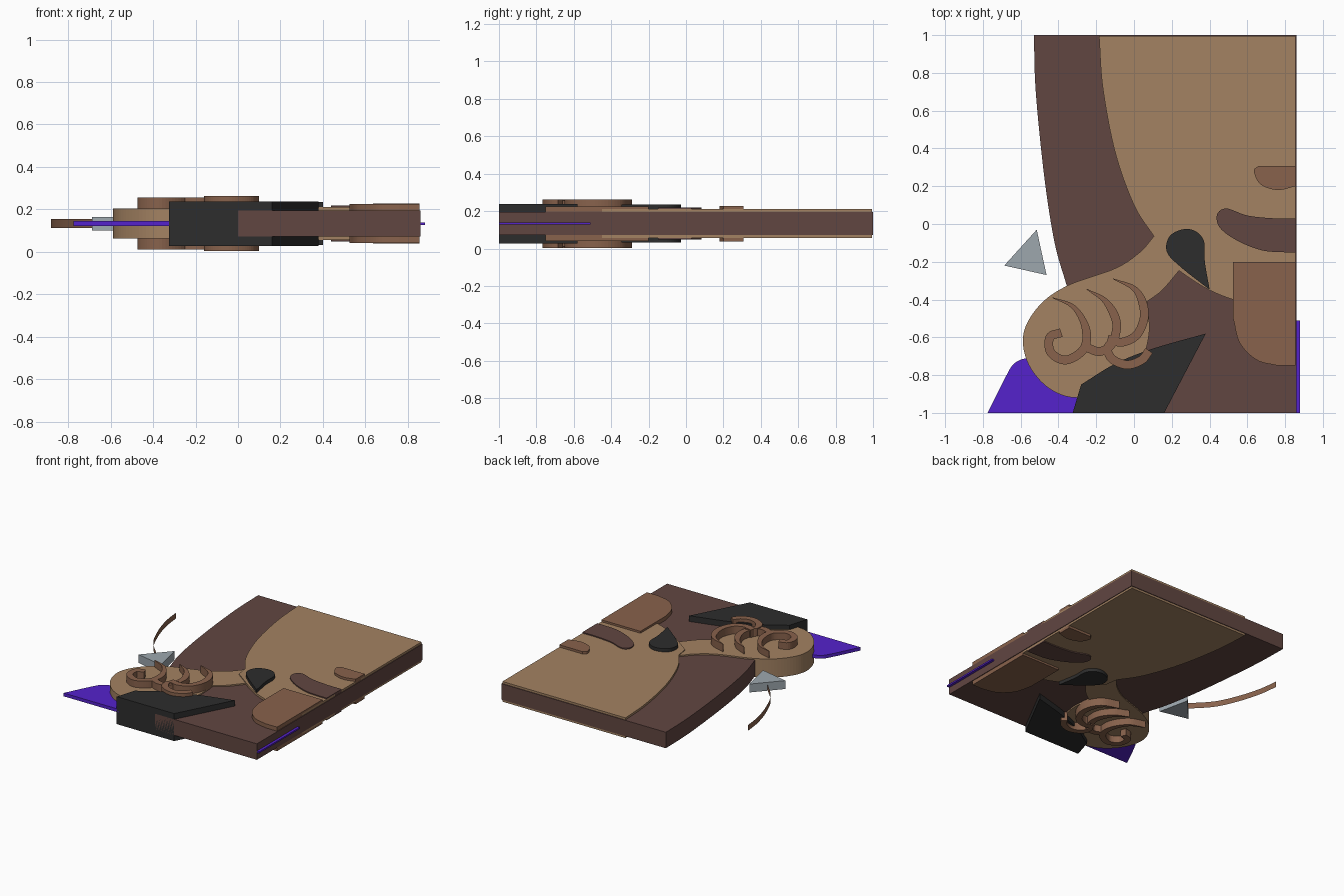
import bpy
import bmesh
from mathutils import Vector

default_cube = bpy.data.objects.get("Cube")
if default_cube:
    bpy.data.objects.remove(default_cube, do_unlink=True)

MIDDLE = 0.133  # every part is centred on this height


def make_material(name, red, green, blue):
    material = bpy.data.materials.new(name)
    material.use_nodes = True
    colour = (red, green, blue, 1)
    material.diffuse_color = colour
    material.node_tree.nodes["Principled BSDF"].inputs["Base Color"].default_value = colour
    return material


dark_brown = make_material("dark brown", .12, .061, .053)
tan = make_material("tan", .366, .223, .122)
mid_brown = make_material("mid brown", .246, .122, .072)
charcoal = make_material("charcoal", .026, .026, .026)
purple = make_material("purple", .091, .016, .604)
steel_grey = make_material("steel grey", .337, .386, .423)


def smooth(*points, steps=8):
    """Open curve that passes through all the points."""
    control = [Vector(p) for p in points]
    control = [2 * control[0] - control[1]] + control + [2 * control[-1] - control[-2]]
    curve = []
    for a, b, c, d in zip(control, control[1:], control[2:], control[3:]):
        for i in range(steps):
            t = i / steps
            curve.append((2 * b + (c - a) * t + (2 * a - 5 * b + 4 * c - d) * t ** 2
                          + (3 * b - a - 3 * c + d) * t ** 3) / 2)
    curve.append(control[-2])
    return curve


def finish(bm, name, material):
    mesh = bpy.data.meshes.new(name)
    bm.to_mesh(mesh)
    bm.free()
    mesh.materials.append(material)
    part = bpy.data.objects.new(name, mesh)
    bpy.context.collection.objects.link(part)
    return part


def extrude(bm, faces, thickness):
    result = bmesh.ops.extrude_face_region(bm, geom=faces)
    moved = [v for v in result["geom"] if isinstance(v, bmesh.types.BMVert)]
    bmesh.ops.translate(bm, verts=moved, vec=(0, 0, thickness))
    bmesh.ops.recalc_face_normals(bm, faces=bm.faces)


def slab(name, outline, thickness, material):
    """Flat outline extruded evenly about the middle plane."""
    bm = bmesh.new()
    verts = [bm.verts.new((p[0], p[1], MIDDLE - thickness / 2)) for p in outline]
    extrude(bm, [bm.faces.new(verts)], thickness)
    return finish(bm, name, material)


def curl(name, path, width, thickness, material):
    """Stroke with a pointed start, extruded like a slab."""
    bm = bmesh.new()
    rows = []
    for i, point in enumerate(path):
        along = path[min(i + 1, len(path) - 1)] - path[max(i - 1, 0)]
        side = Vector((-along.y, along.x)).normalized()
        half = width / 2 * min(1, 0.08 + 3 * i / len(path))
        rows.append([bm.verts.new((*(point + side * s), MIDDLE - thickness / 2))
                     for s in (half, -half)])
    faces = [bm.faces.new((a[0], a[1], b[1], b[0])) for a, b in zip(rows, rows[1:])]
    extrude(bm, faces, thickness)
    return finish(bm, name, material)


# Main body
slab("body", smooth((-.53, 1), (-.52, .7), (-.475, .25), (-.42, -.1), (-.355, -.33))
     + [(-.2, -.6), (0, -.9), (0, -1), (.86, -1), (.86, 1)], .122, dark_brown)

# Light side plate
slab("side_plate", smooth((-.185, .995), (-.165, .72), (-.1, .38), (0, .1), (.105, -.065))
     + smooth((.12, -.16), (.3, -.29), (.42, -.36), (.56, -.41), (.72, -.44), (.855, -.45))
     + [(.855, .995)], .154, tan)

# Rounded scroll with the neck that joins it to the plate
slab("scroll", smooth((.105, -.065), (.03, -.15), (-.1, -.235), (-.35, -.325), (-.5, -.43),
                      (-.585, -.58), (-.56, -.74), (-.45, -.87), (-.3, -.92), (-.1, -.87),
                      (.03, -.74), (.08, -.58), (.07, -.41))
     + smooth((.07, -.41), (.15, -.35), (.24, -.245)) + [(.3, -.15)], .142, tan)

# Raised curls on the scroll
curl("left_curl", smooth((-.43, -.39), (-.32, -.44), (-.256, -.55), (-.265, -.66), (-.36, -.72),
                         (-.44, -.68), (-.445, -.6), (-.385, -.575)), .046, .246, mid_brown)
curl("middle_curl", smooth((-.25, -.345), (-.15, -.41), (-.093, -.52), (-.115, -.63),
                           (-.18, -.675), (-.26, -.65)), .046, .246, mid_brown)
curl("right_curl", smooth((-.11, -.29), (.01, -.35), (.055, -.47), (.02, -.58),
                          (-.06, -.625), (-.14, -.61)), .046, .26, mid_brown)
curl("lower_curl", smooth((-.09, -.59), (-.14, -.64), (-.12, -.71), (-.04, -.745),
                          (.04, -.72), (.08, -.67)), .046, .26, mid_brown)

# Dark wedge at the front edge
slab("wedge", [(-.325, -1), (.16, -1), (.38, -.58)]
     + smooth((.38, -.58), (.1, -.66), (-.1, -.74), (-.28, -.85)), .21, charcoal)

# Dark drop where the neck meets the plate
slab("drop", smooth((.4, -.345), (.375, -.2), (.37, -.09), (.32, -.035), (.25, -.03),
                    (.185, -.07), (.175, -.15), (.25, -.23), (.39, -.34)), .204, charcoal)

# Inlays along the left edge
slab("lower_panel", [(.525, -.2), (.855, -.2), (.855, -.75)]
     + smooth((.76, -.75), (.65, -.72), (.56, -.63), (.525, -.5)), .184, mid_brown)
slab("middle_inlay", [(.855, -.15)]
     + smooth((.8, -.15), (.68, -.14), (.55, -.09), (.455, -.02), (.44, .05), (.49, .082),
              (.6, .045), (.74, .03), (.855, .03)), .17, dark_brown)
slab("upper_inlay", [(.855, .308)]
     + smooth((.66, .308), (.635, .28), (.67, .21), (.76, .18), (.855, .2)), .19, mid_brown)

# Thin purple fin and edge strip
slab("fin", [(-.3, -1), (-.775, -1)]
     + smooth((-.775, -1), (-.68, -.81), (-.63, -.735), (-.55, -.71), (-.45, -.74))
     + [(-.3, -.8)], .025, purple)
slab("edge_strip", [(.8, -1), (.88, -1), (.88, -.51), (.8, -.51)], .012, purple)

# Grey pointer and its thin curved ribbon
slab("pointer", [(-.687, -.22), (-.515, -.03), (-.463, -.27)], .064, steel_grey)
ribbon_mesh = bmesh.new()
ribbon_rows = [[ribbon_mesh.verts.new((p.x, p.y, MIDDLE + s * .022)) for s in (-1, 1)]
               for p in smooth((-.6, -.125), (-.73, .02), (-.81, .19), (-.86, .36), (-.88, .51))]
for lower, upper in zip(ribbon_rows, ribbon_rows[1:]):
    ribbon_mesh.faces.new((*lower, *reversed(upper)))
finish(ribbon_mesh, "ribbon", mid_brown)
